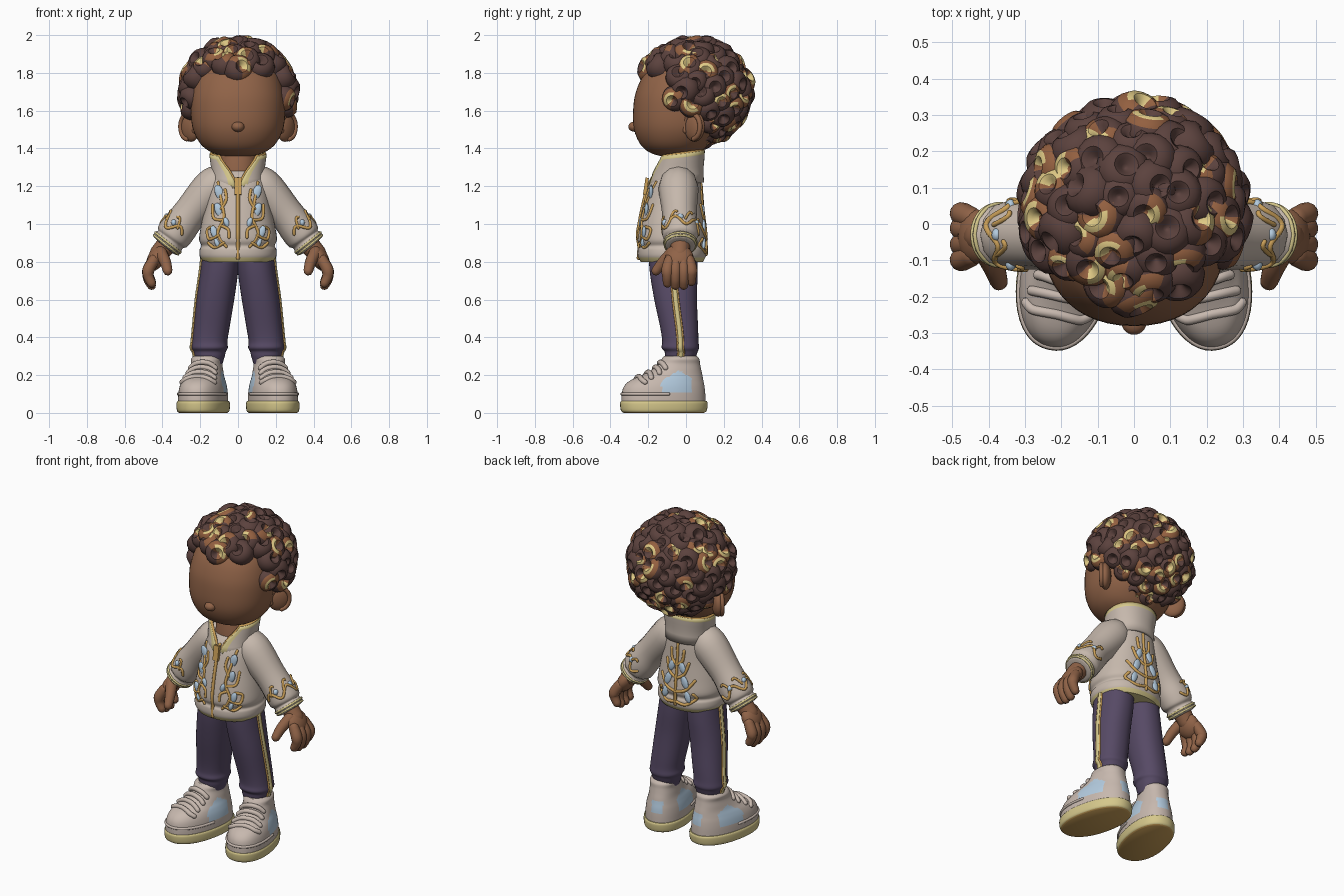
import bpy, bmesh, math, random
from mathutils import Vector, Matrix

random.seed(4)
if "Cube" in bpy.data.objects:
    bpy.data.objects.remove(bpy.data.objects["Cube"])


def material(name, r, g, b):
    lin = [(c / 255) ** 2.2 for c in (r, g, b)] + [1]
    m = bpy.data.materials.new(name)
    m.use_nodes = True
    m.diffuse_color = lin
    m.node_tree.nodes["Principled BSDF"].inputs["Base Color"].default_value = lin
    return m


skin = material("skin brown", 143, 99, 73)
hair = material("hair dark brown", 92, 68, 64)
bronze = material("curl bronze", 146, 96, 66)
blond = material("curl light gold", 222, 200, 132)
cream = material("jacket cream", 197, 183, 171)
gold = material("trim gold", 200, 157, 88)
purple = material("trouser purple", 87, 75, 101)
blue = material("pale blue", 178, 202, 222)
yellow = material("sole yellow", 212, 198, 138)
beige = material("shoe beige", 198, 183, 173)
made = []


def finish(name, bm, *mats):
    bmesh.ops.recalc_face_normals(bm, faces=bm.faces)
    me = bpy.data.meshes.new(name)
    bm.to_mesh(me)
    bm.free()
    ob = bpy.data.objects.new(name, me)
    bpy.context.collection.objects.link(ob)
    for m in mats:
        me.materials.append(m)
    made.append(ob)
    return ob


def smooth(rows, n=5):
    """Catmull-Rom resampling of rows of numbers."""
    ext, out = [rows[0], *rows, rows[-1]], []
    for a, b, c, d in zip(ext, ext[1:], ext[2:], ext[3:]):
        for k in range(n):
            t = k / n
            out.append([q + t / 2 * (r - p + t * (2 * p - 5 * q + 4 * r - s + t * (3 * (q - r) + s - p)))
                        for p, q, r, s in zip(a, b, c, d)])
    return out + [list(rows[-1])]


def on(row, a, p=2.2):
    """Point at angle a of a ring (z, cx, cy, rx, ry)."""
    z, cx, cy, rx, ry = row
    c, s = math.cos(a), math.sin(a)
    return Vector((cx + rx * math.copysign(abs(c) ** (2 / p), c),
                   cy + ry * math.copysign(abs(s) ** (2 / p), s), z))


def ring_at(rows, z):
    return min(smooth(rows, 40), key=lambda r: abs(r[0] - z))


def loft(name, rows, mats, rule=None, seg=48, sx=1):
    bm = bmesh.new()
    rings = []
    for row in smooth(rows):
        row[1] *= sx
        rings.append([bm.verts.new(on(row, math.tau * k / seg)) for k in range(seg)])
    for lo, hi in zip(rings, rings[1:]):
        for k in range(seg):
            j = (k + 1) % seg
            bm.faces.new((lo[k], lo[j], hi[j], hi[k]))
    bm.faces.new(rings[0][::-1])
    bm.faces.new(rings[-1])
    if rule:
        for f in bm.faces:
            f.material_index = rule(f.calc_center_median())
    return finish(name, bm, *mats)


def tubes(name, paths, mat, sx=1, n=5):
    """Round tubes through (x, y, z, radius) points, with rounded tips."""
    cu = bpy.data.curves.new(name, "CURVE")
    cu.dimensions = "3D"
    cu.bevel_depth, cu.bevel_resolution, cu.use_fill_caps = 1, 4, True
    for path in paths:
        pts = smooth(path, n)
        for end, prev in ((pts[-1], pts[-2]), (pts[0], pts[1])):
            e = Vector(end[:3])
            d = (e - Vector(prev[:3])).normalized() * end[3]
            caps = [[*(e + d * s), end[3] * w] for s, w in ((.5, .86), (.85, .5), (1, .05))]
            pts = pts + caps if end is pts[-1] else caps[::-1] + pts
        sp = cu.splines.new("POLY")
        sp.points.add(len(pts) - 1)
        for p, (x, y, z, r) in zip(sp.points, pts):
            p.co, p.radius = (x * sx, y, z, 1), r
    ob = bpy.data.objects.new(name, cu)
    bpy.context.collection.objects.link(ob)
    cu.materials.append(mat)
    bpy.ops.object.select_all(action="DESELECT")
    ob.select_set(True)
    bpy.context.view_layer.objects.active = ob
    bpy.ops.object.convert(target="MESH")
    made.append(bpy.context.object)
    return bpy.context.object


def balls(name, mat, specs):
    """Ellipsoids from (centre, radii, rotation matrix)."""
    bm = bmesh.new()
    for c, r, rot in specs:
        bmesh.ops.create_uvsphere(bm, u_segments=24, v_segments=14, radius=1,
                                  matrix=Matrix.Translation(c) @ rot @ Matrix.Diagonal((*r, 1)))
    return finish(name, bm, mat)


# Head, nose, neck
loft("head", [(1.355, 0, -.06, .05, .05), (1.375, 0, -.06, .13, .125), (1.42, 0, -.06, .195, .18),
              (1.5, 0, -.05, .238, .225), (1.6, 0, -.045, .25, .235), (1.7, 0, -.035, .243, .23),
              (1.8, 0, -.01, .21, .205), (1.88, 0, .02, .13, .13), (1.91, 0, .04, .07, .07)], [skin])
balls("nose", skin, [((0, -.272, 1.515), (.034, .033, .027), Matrix())])
loft("neck", [(1.2, 0, -.045, .1, .1), (1.3, 0, -.04, .1, .1), (1.45, 0, 0, .1, .11)], [skin])

# Hair cap and curls
HC, HR = Vector((0, .04, 1.695)), Vector((.27, .27, .255))


def in_hair(p):
    return p.z > (1.815 if p.y < -.07 else 1.62 if p.y < .09 else 1.43)


bm = bmesh.new()
bmesh.ops.create_uvsphere(bm, u_segments=64, v_segments=40, radius=1,
                          matrix=Matrix.Translation(HC) @ Matrix.Diagonal((*HR, 1)))
bmesh.ops.delete(bm, geom=[f for f in bm.faces if not in_hair(f.calc_center_median())], context="FACES")
finish("hair_cap", bm, hair)

PROFILE = [(1.1, -.6), (1.2, -.1), (1.08, .35), (.8, .68), (.52, .76), (.32, .6), (.16, .38), (.02, .3)]
bm = bmesh.new()
COUNT, SEG = 145, 20
for i in range(COUNT):
    h = 1 - 2 * (i + .5) / COUNT
    a = i * math.pi * (3 - math.sqrt(5))
    u = Vector((math.cos(a), math.sin(a), 0)) * math.sqrt(1 - h * h) + Vector((0, 0, h))
    p = HC + u * HR
    if not in_hair(p):
        continue
    n = Vector([c / r for c, r in zip(u, HR)]).normalized()
    n = (n + Vector([random.uniform(-.4, .4) for _ in range(3)])).normalized()
    size = random.uniform(.054, .066) * (.85 if p.z < 1.55 else 1)
    mat = Matrix.Translation(p) @ n.to_track_quat("Z", "Y").to_matrix().to_4x4() @ Matrix.Scale(size, 4)
    lit, start = random.random() < .42, random.randrange(SEG)
    rings = [[bm.verts.new(mat @ Vector((r * math.cos(math.tau * k / SEG), r * math.sin(math.tau * k / SEG), z)))
              for k in range(SEG)] for r, z in PROFILE]
    for j, (lo, hi) in enumerate(zip(rings, rings[1:])):
        for k in range(SEG):
            m = (k + 1) % SEG
            f = bm.faces.new((lo[k], lo[m], hi[m], hi[k]))
            turn = (k - start) % SEG
            if lit and j > 1 and turn < 13:
                f.material_index = 2 if 2 < turn < 11 and 2 < j < 6 else 1
    bm.faces.new(rings[-1])
finish("hair_curls", bm, hair, bronze, blond)

# Jacket body, collar, zip
JACKET = [(.8, 0, -.075, .185, .165), (.83, 0, -.075, .203, .18), (.865, 0, -.075, .203, .18),
          (.885, 0, -.075, .194, .172), (.92, 0, -.075, .206, .182), (1, 0, -.075, .194, .172),
          (1.1, 0, -.07, .172, .157), (1.2, 0, -.06, .155, .14), (1.25, 0, -.05, .135, .122),
          (1.28, 0, -.045, .1, .1)]
loft("jacket_body", JACKET, [cream, yellow], lambda c: int(c.z < .82))

bm = bmesh.new()
COLS = 48
grid = []
for row, gap in (((1.21, 0, -.055, .135, .14), 2), ((1.26, 0, -.048, .13, .131), 8), ((1.3, 0, -.043, .132, .127), 17),
                 ((1.33, 0, -.037, .136, .124), 27), ((1.36, 0, -.033, .14, .122), 37),
                 ((1.38, 0, -.03, .142, .12), 42)):
    line = []
    for k in range(COLS + 1):
        a = math.radians(-90 + gap + (360 - 2 * gap) * k / COLS)
        p = on(row, a)
        p.z += .018 * math.sin(a) - .008
        line.append(bm.verts.new(p))
    grid.append(line)
for j in range(len(grid) - 1):
    for k in range(COLS):
        f = bm.faces.new((grid[j][k], grid[j][k + 1], grid[j + 1][k + 1], grid[j + 1][k]))
        f.material_index = int(j == 4 or k in (0, 1, COLS - 2, COLS - 1))
collar = finish("collar", bm, cream, yellow)
mod = collar.modifiers.new("thickness", "SOLIDIFY")
mod.thickness, mod.offset = .02, 0
tubes("collar_piping", [[(*p.co, .008) for p in [collar.data.vertices[r * (COLS + 1) + c] for r, c in
      [(r, 0) for r in range(5)] + [(5, c) for c in range(COLS + 1)] + [(r, COLS) for r in range(4, -1, -1)]]]],
      gold, n=2)


def panel(points, r, back=False):
    """Lays (x, z) points onto the front or back of the jacket."""
    turn = 90 if back else -90
    return [(*on(ring_at(JACKET, z), math.radians(turn + x * 330)), r) for x, z in points]


tubes("zip", [panel([(0, z / 100) for z in range(82, 125, 6)], .01)], gold)
bm = bmesh.new()
bmesh.ops.create_cube(bm, matrix=Matrix.Translation((0, -.212, 1.2)) @ Matrix.Rotation(-.15, 4, "X")
                      @ Matrix.Diagonal((.035, .018, .09, 1)))
finish("zip_pull", bm, gold)

# Embroidery on the front and back of the jacket
FRONT = [[(.05, .88), (.09, .95), (.065, 1.03), (.085, 1.11), (.13, 1.22)], [(.085, .94), (.14, .92), (.16, .97), (.12, .985)],
         [(.07, 1.02), (.125, 1.03), (.15, 1.1)], [(.06, .9), (.11, .875), (.15, .9)],
         [(.085, 1.08), (.06, 1.13), (.07, 1.18)], [(.075, .99), (.04, .97), (.035, .93)]]
BACK = [[(0, .86), (.05, .85), (.11, .89), (.09, .92)], [(0, .92), (.05, .94), (.1, 1.0)],
        [(0, 1.0), (.04, 1.03), (.07, 1.1)], [(0, 1.08), (.03, 1.11), (.04, 1.17)]]
BLUE_FRONT = [(.108, 1.165, .023), (.1, 1.075, .021), (.11, .955, .019), (.05, 1.01, .014), (.095, .9, .013)]
BLUE_BACK = [(.045, .985, .022), (.03, 1.07, .02), (.06, .9, .02)]
for sx, side in ((1, "left"), (-1, "right")):
    tubes(side + "_front_embroidery", [panel(b, .008) for b in FRONT], gold, sx)
    tubes(side + "_back_embroidery", [panel(b, .009, True) for b in BACK], gold, -sx)
    leaves = [panel([q[:2]], q[2], b)[0] for qs, b in ((BLUE_FRONT, False), (BLUE_BACK, True)) for q in qs]
    balls(side + "_jacket_leaves", blue, [((x * sx, y, z), (w, .011, w * 1.9), Matrix.Rotation(.5 * x * sx, 4, "Z")
                                           @ Matrix.Rotation(.35 * sx, 4, "Y")) for x, y, z, w in leaves])
tubes("back_stem", [panel([(0, .84), (0, .95), (0, 1.08), (0, 1.21)], .009, True)], gold)

TROUSER = [(.26, .15, -.03, .068, .07), (.3, .15, -.028, .08, .082), (.325, .15, -.026, .086, .088),
           (.345, .15, -.03, .096, .099), (.38, .149, -.03, .093, .096), (.45, .14, -.036, .095, .1),
           (.6, .12, -.055, .1, .113), (.74, .1, -.065, .1, .126), (.84, .09, -.07, .098, .128)]
SOLE = [(0, 0, -.12, .118, .215), (.012, 0, -.12, .13, .23), (.05, 0, -.12, .132, .235), (.062, 0, -.12, .126, .23)]
UPPER = [(.05, 0, -.122, .124, .226), (.1, 0, -.122, .122, .224), (.14, 0, -.118, .116, .216),
         (.172, 0, -.104, .106, .196), (.2, 0, -.075, .094, .162), (.23, 0, -.05, .086, .13),
         (.26, 0, -.036, .08, .11), (.285, 0, -.03, .082, .1), (.3, 0, -.03, .07, .088)]


def shoe_colour(c):
    side = abs(c.x) > .05 and -.16 < c.y < .01 and .105 < c.z < .225 - .6 * abs(c.y + .06)
    heel = c.y > .06 and abs(c.x) < .035 and .12 < c.z < .19
    return int(side or heel)


ARM = Vector((.62, 0, -.78))
OUT = Vector((.78, 0, .62))
for sx, side in ((1, "left"), (-1, "right")):
    # Ear with raised rim
    balls(side + "_ear", skin, [((.25 * sx, .045, 1.515), (.034, .068, .08), Matrix.Rotation(-.75 * sx, 4, "Z"))])
    arc = [math.radians(t) for t in range(-80, 201, 28)]
    tubes(side + "_ear_rim", [[(.266 + .038 * math.cos(t), .034 + .04 * math.cos(t), 1.515 + .066 * math.sin(t), .013)
                               for t in arc]], skin, sx)
    # Sleeve, cuff trims and scrolls
    tubes(side + "_sleeve", [[(.06, -.04, 1.25, .075), (.13, -.04, 1.195, .105), (.25, -.035, 1.06, .092),
                              (.315, -.03, .975, .096), (.345, -.03, .935, .094), (.358, -.03, .917, .08),
                              (.37, -.03, .902, .088), (.384, -.03, .884, .08), (.388, -.03, .879, .05)]], cream, sx)

    def cuff(t, a, r):
        return Vector((.345, -.03, .935)) + ARM * t + (OUT * math.cos(a) + Vector((0, math.sin(a), 0))) * r

    loops = [[(*cuff(t, k * math.tau / 24, r), .006) for k in range(25)] for t, r in ((.042, .085), (.058, .082))]
    tubes(side + "_cuff_trim", loops, yellow, sx, 2)
    scrolls = [[(*cuff(-.04 + .026 * math.sin(a / 2), a / 10, .095), .008) for a in range(-19, 20)]]
    scrolls += [[(*cuff(-.05 - .05 * math.sin(t / 4), m + t * .05, .096), .007) for t in range(9)]
                for m in (-1.5, -.6, .3, 1.1)]
    tubes(side + "_sleeve_scroll", scrolls, gold, sx, 1)
    balls(side + "_sleeve_leaves", blue, [((p.x * sx, p.y, p.z), (.014, .018, .018), Matrix())
                                          for p in (cuff(-.06, a, .09) for a in (-1.1, 0, 1.1))])
    # Hand
    balls(side + "_palm", skin, [((.432 * sx, -.035, .82), (.045, .075, .075), Matrix.Rotation(-.5 * sx, 4, "Y"))])
    fingers = [[(.445, y * .8 - .007, .81, .03), (.474, y, .758, .032), (.474, y, .71 + d, .028), (.458, y, .675 + d, .024)]
               for y, d in ((-.098, .012), (-.056, 0), (-.012, 0), (.028, .02))]
    thumb = [(.41, -.07, .85, .034), (.385, -.12, .8, .03), (.372, -.158, .752, .025)]
    wrist = [(.37, -.03, .9, .055), (.42, -.033, .84, .05)]
    tubes(side + "_fingers", fingers + [thumb, wrist], skin, sx)
    # Trouser leg and side stripe with edging
    loft(side + "_trouser_leg", TROUSER, [purple], sx=sx)
    tubes(side + "_stripe", [[(cx + rx - .005, cy, z, .015) for z, cx, cy, rx, ry in TROUSER[1:]]], yellow, sx)
    tubes(side + "_stripe_edges", [[(cx + rx - .001, cy + e, z, .006) for z, cx, cy, rx, ry in TROUSER[1:]]
                                   for e in (-.014, .014)], gold, sx)
    # Shoe
    sole = loft(side + "_sole", SOLE, [yellow, gold], lambda c: int(c.z < .004))
    upper = loft(side + "_shoe_upper", UPPER, [beige, blue], shoe_colour, seg=96)
    laces = [[(*(on(ring_at(UPPER, z - .03 * (k / 4) ** 2), math.radians(-90 + 13 * k))), .014) for k in range(-4, 5)]
             for z in (.192, .216, .242, .268)]
    lace = tubes(side + "_laces", laces, beige, n=3)
    welt = tubes(side + "_toe_seam", [[(*on(ring_at(UPPER, .1), math.radians(-90 + 15 * k)), .008)
                                       for k in range(-6, 7)]], beige, n=3)
    for ob in (sole, upper, lace, welt):
        ob.matrix_world = Matrix.Translation((.158 * sx, 0, 0)) @ Matrix.Rotation(.22 * sx, 4, "Z")

# Smooth shading with sharp creases kept
bpy.ops.object.select_all(action="DESELECT")
for ob in made:
    ob.select_set(True)
bpy.context.view_layer.objects.active = made[0]
bpy.ops.object.shade_smooth_by_angle(angle=math.radians(50))
